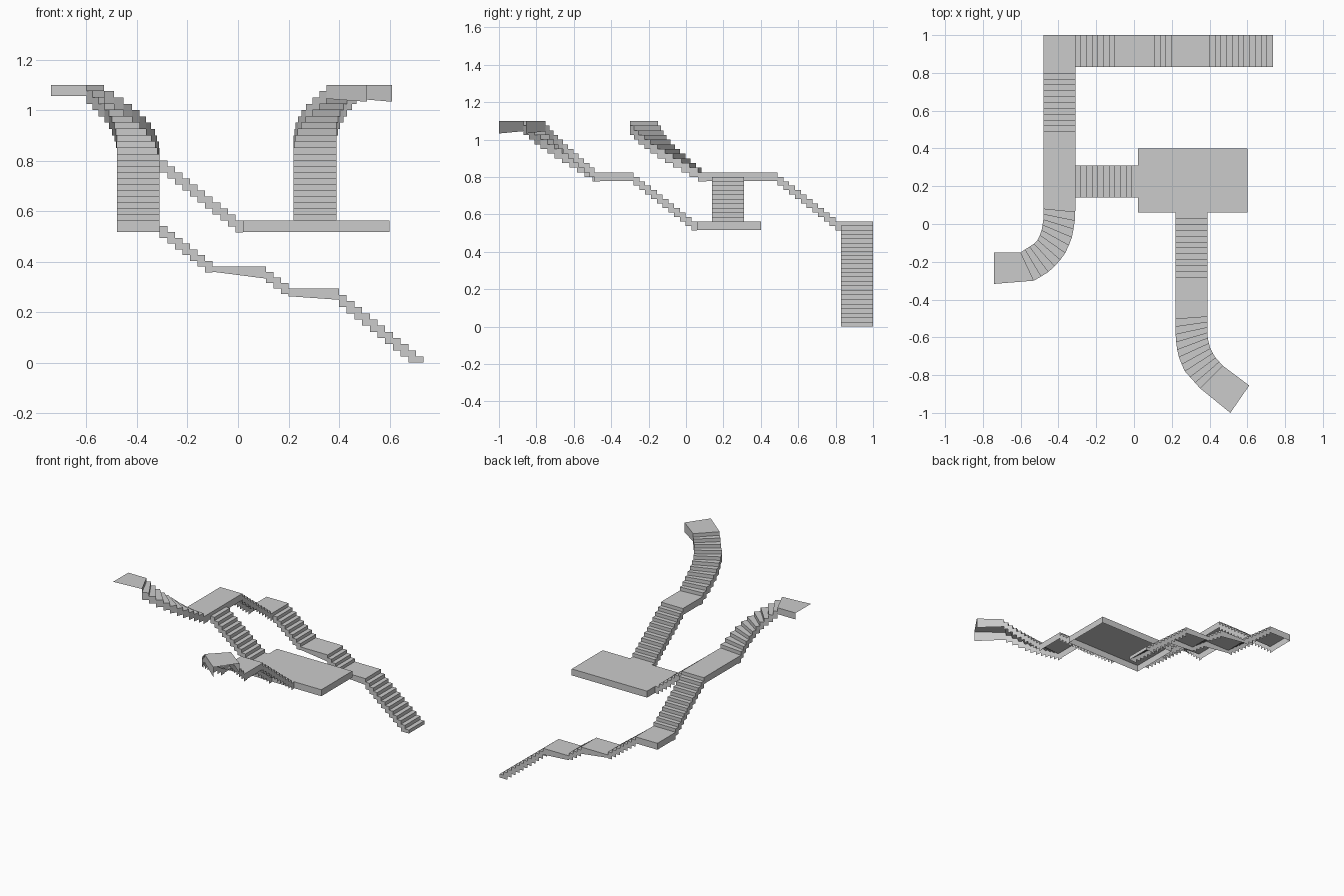
import bpy, bmesh
from mathutils import Vector

if "Cube" in bpy.data.objects:
    bpy.data.objects.remove(bpy.data.objects["Cube"])

LOW, MID, HIGH = 0.563, 0.825, 1.1  # main floor heights


def face(bm, pts, out):
    """Add a face turned so that it looks along the vector out."""
    pts = [Vector(p) for p in pts]
    n = (pts[1] - pts[0]).cross(pts[2] - pts[0])
    if n.dot(Vector(out)) < 0:
        pts.reverse()
    bm.faces.new([bm.verts.new(p) for p in pts])


def finish(bm, name):
    bmesh.ops.remove_doubles(bm, verts=bm.verts[:], dist=1e-5)
    me = bpy.data.meshes.new(name)
    bm.to_mesh(me)
    bm.free()
    bpy.context.collection.objects.link(bpy.data.objects.new(name, me))


def at(p, z):
    return (p[0], p[1], z)


def divide(pts, n):
    """Cut a polyline into n equal lengths."""
    pts = [Vector(p) for p in pts]
    segs = [(a, b, (b - a).length) for a, b in zip(pts, pts[1:])]
    total = sum(s[2] for s in segs)
    out = []
    for i in range(n + 1):
        d = total * i / n
        for a, b, l in segs:
            if d <= l + 1e-6:
                out.append(a.lerp(b, min(d / l, 1)))
                break
            d -= l
    return out


def flight(name, left, right, n, start, end, flush=True):
    """Folded treads and risers with side skirts; flush: first tread is level with start."""
    bm = bmesh.new()
    a, b = divide(left, n), divide(right, n)
    r = (end - start) / (n if flush else n + 1)
    for i in range(n):
        z = start + r * (i if flush else i + 1)
        low = max(z - 2 * r, 0)
        across = b[i] - a[i]
        back = a[i] + b[i] - a[i + 1] - b[i + 1]
        face(bm, [at(a[i], z), at(b[i], z), at(b[i + 1], z), at(a[i + 1], z)], (0, 0, 1))
        for s, o in ((a, -across), (b, across)):
            face(bm, [at(s[i], z), at(s[i + 1], z), at(s[i + 1], low), at(s[i], low)], at(o, 0))
        if i or not flush:
            face(bm, [at(a[i], z), at(b[i], z), at(b[i], z - r), at(a[i], z - r)], at(back, 0))
        if i == n - 1:
            face(bm, [at(a[n], z), at(b[n], z), at(b[n], z + r), at(a[n], z + r)], at(back, 0))
    finish(bm, name)


def landing(name, quad, z, walls, skirts=(0.045,) * 4):
    """Top sheet open below; walls lists the edges that carry a skirt."""
    bm = bmesh.new()
    face(bm, [at(p, z) for p in quad], (0, 0, 1))
    mid = sum((Vector(p) for p in quad), Vector((0, 0))) / 4
    for i in walls:
        j = (i + 1) % 4
        p, q = Vector(quad[i]), Vector(quad[j])
        face(bm, [at(p, z), at(q, z), at(q, z - skirts[j]), at(p, z - skirts[i])],
             at((p + q) / 2 - mid, 0))
    finish(bm, name)


def rect(x0, x1, y0, y1):
    return [(x0, y0), (x1, y0), (x1, y1), (x0, y1)]  # edges: front, right, back, left


# Entry run climbing towards -x along the back
for k, (x0, x1, n, z0, z1) in enumerate([(0.735, 0.40, 11, 0, 0.293), (0.20, 0.11, 3, 0.293, 0.38),
                                         (-0.10, -0.31, 7, 0.38, LOW)]):
    flight(f"entry_flight_{k + 1}", [(x0, 0.83), (x1, 0.83)], [(x0, 1.0), (x1, 1.0)],
           n, z0, z1, False)
landing("entry_landing_1", rect(0.20, 0.40, 0.83, 1.0), 0.293, (0, 2), (0.03, 0.044, 0.044, 0.03))
landing("entry_landing_2", rect(-0.10, 0.11, 0.83, 1.0), 0.38, (0, 2), (0.02, 0.047, 0.047, 0.02))
landing("corner_landing", rect(-0.48, -0.31, 0.83, 1.0), LOW, (2, 3))

# Left run and its junction landing
flight("left_flight", [(-0.48, 0.83), (-0.48, 0.49)], [(-0.31, 0.83), (-0.31, 0.49)], 11, LOW, MID)
landing("junction_landing", rect(-0.48, -0.31, 0.11, 0.49), MID, (1, 3))

# Cross run down to the wide platform
flight("cross_flight", [(0.02, 0.14), (-0.31, 0.14)], [(0.02, 0.31), (-0.31, 0.31)], 11, LOW, MID)
landing("wide_platform", rect(0.02, 0.60, 0.06, 0.40), LOW, (0, 1, 2, 3))

# Left curved run
flight("left_curved_flight",
       [(-0.31, 0.11), (-0.312, 0.03), (-0.325, -0.06), (-0.355, -0.14), (-0.40, -0.205),
        (-0.46, -0.26), (-0.53, -0.30)],
       [(-0.48, 0.11), (-0.48, 0.02), (-0.49, -0.04), (-0.515, -0.095), (-0.60, -0.15)],
       11, MID, HIGH)
landing("left_top_landing",
        [(-0.74, -0.15), (-0.60, -0.15), (-0.53, -0.30), (-0.74, -0.317)], HIGH, (0,))

# Right run from the platform
flight("right_flight", [(0.22, 0.06), (0.22, -0.28)], [(0.39, 0.06), (0.39, -0.28)], 11, LOW, MID)
landing("right_landing", rect(0.22, 0.39, -0.46, -0.28), MID, (1, 3))
flight("right_curved_flight",
       [(0.22, -0.46), (0.22, -0.60), (0.232, -0.69), (0.265, -0.775), (0.35, -0.87)],
       [(0.39, -0.46), (0.39, -0.60), (0.40, -0.65), (0.425, -0.70), (0.47, -0.75)],
       11, MID, HIGH)
landing("right_top_landing",
        [(0.35, -0.87), (0.51, -1.0), (0.61, -0.855), (0.47, -0.75)], HIGH, (0, 2),
        (0.055, 0.067, 0.067, 0.055))
